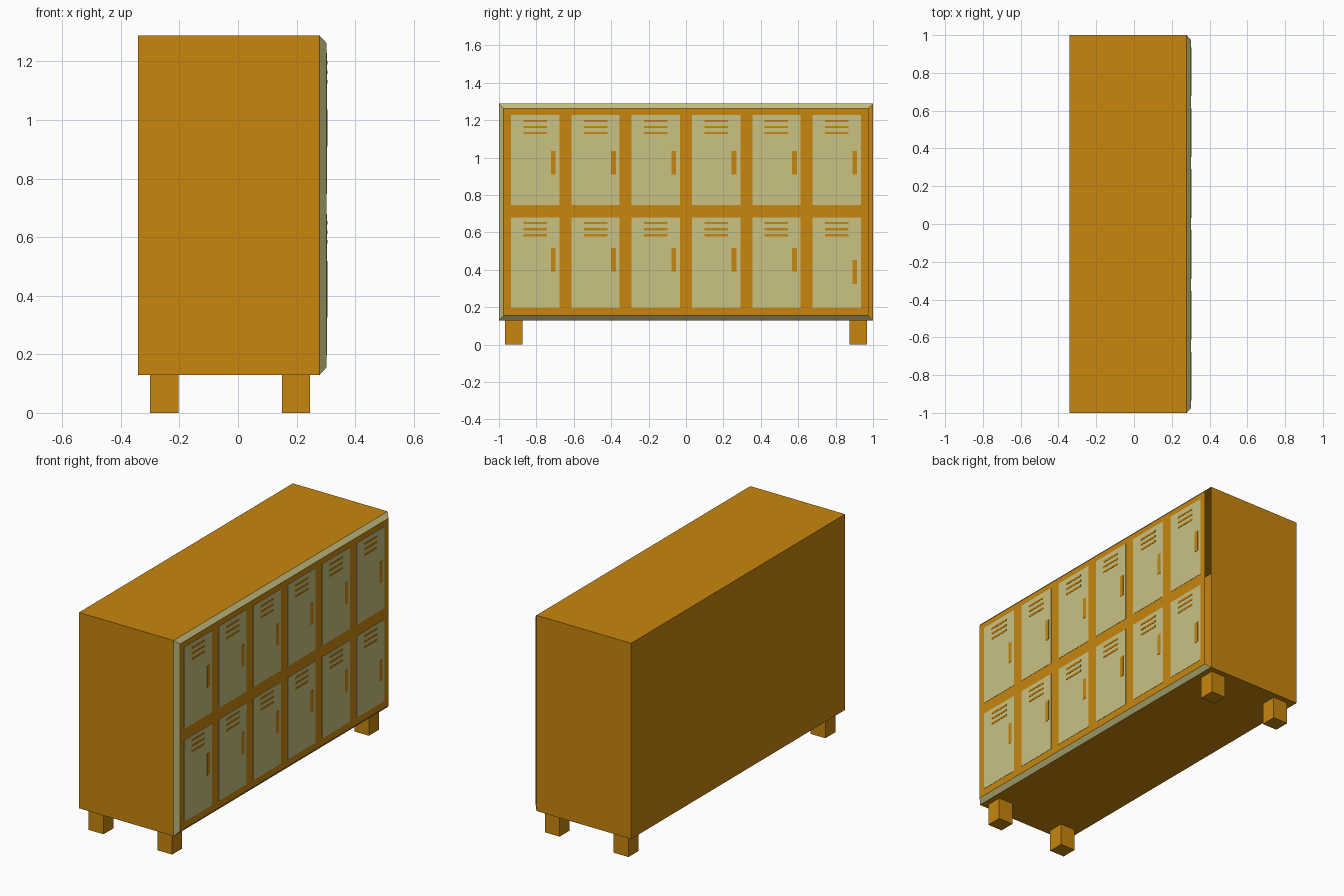
import bpy, bmesh

if "Cube" in bpy.data.objects:
    bpy.data.objects.remove(bpy.data.objects["Cube"])


def material(name, rgb):
    m = bpy.data.materials.new(name)
    m.diffuse_color = (*rgb, 1.0)
    m.use_nodes = True
    m.node_tree.nodes["Principled BSDF"].inputs["Base Color"].default_value = m.diffuse_color
    return m


OCHRE = material("ochre", (0.578, 0.238, 0.0044))
KHAKI = material("khaki", (0.578, 0.539, 0.223))

BACK, RIM, FRONT = -0.341, 0.279, 0.302
BOTTOM, TOP = 0.13, 1.288


def finish(bm, name, mats):
    mesh = bpy.data.meshes.new(name)
    bm.to_mesh(mesh)
    bm.free()
    for m in mats:
        mesh.materials.append(m)
    ob = bpy.data.objects.new(name, mesh)
    bpy.context.collection.objects.link(ob)
    return ob


def box(name, x, y, z, mat):
    """Box from (min, max) ranges on each axis."""
    bm = bmesh.new()
    bmesh.ops.create_cube(bm, size=1)
    for v in bm.verts:
        for i, (lo, hi) in enumerate((x, y, z)):
            v.co[i] = hi if v.co[i] > 0 else lo
    return finish(bm, name, [mat])


# Cabinet shell: three rectangular rings, with a khaki chamfer around the front
bm = bmesh.new()
rings = []
for x, inset in ((BACK, 0), (RIM, 0), (FRONT, 0.025)):
    y, lo, hi = 1 - inset, BOTTOM + inset, TOP - inset
    rings.append([bm.verts.new((x, *p)) for p in ((-y, lo), (y, lo), (y, hi), (-y, hi))])
bm.faces.new(rings[0][::-1])
bm.faces.new(rings[2])
for k in range(2):
    for i in range(4):
        if k == 1 and i == 1:
            continue  # the chamfer on the +y side is open
        j = (i + 1) % 4
        f = bm.faces.new((rings[k][i], rings[k][j], rings[k + 1][j], rings[k + 1][i]))
        f.material_index = k
bmesh.ops.recalc_face_normals(bm, faces=bm.faces)
finish(bm, "cabinet", [OCHRE, KHAKI])

# Four block legs
for sx, x in (("back", (-0.301, -0.203)), ("front", (0.150, 0.246))):
    for sy, y in (("left", (-0.967, -0.873)), ("right", (0.873, 0.967))):
        box(f"{sx}_{sy}_leg", x, y, (0, BOTTOM), OCHRE)

# Doors with three vent slots and a handle, as thin plates on the front
PLATE = (FRONT, FRONT + 0.0015)
DETAIL = (FRONT + 0.0015, FRONT + 0.003)
for row, (top, vent_top, handle_top) in {
    "upper": (1.229, 1.196, 1.036),
    "lower": (0.679, 0.650, 0.518),
}.items():
    for col in range(6):
        c = -0.806 + 0.3224 * col
        tag = f"{row}_{col + 1}"
        box(f"door_{tag}", PLATE, (c - 0.129, c + 0.129), (top - 0.482, top), KHAKI)
        for k in range(3):
            z = vent_top - 0.0325 * k
            box(f"vent_{tag}_{k + 1}", DETAIL, (c - 0.063, c + 0.063),
                (z - 0.006, z + 0.006), OCHRE)
        # The last lower handle sits a little further down
        h = 0.452 if (row, col) == ("lower", 5) else handle_top
        box(f"handle_{tag}", DETAIL, (c + 0.083, c + 0.109), (h - 0.127, h), OCHRE)
